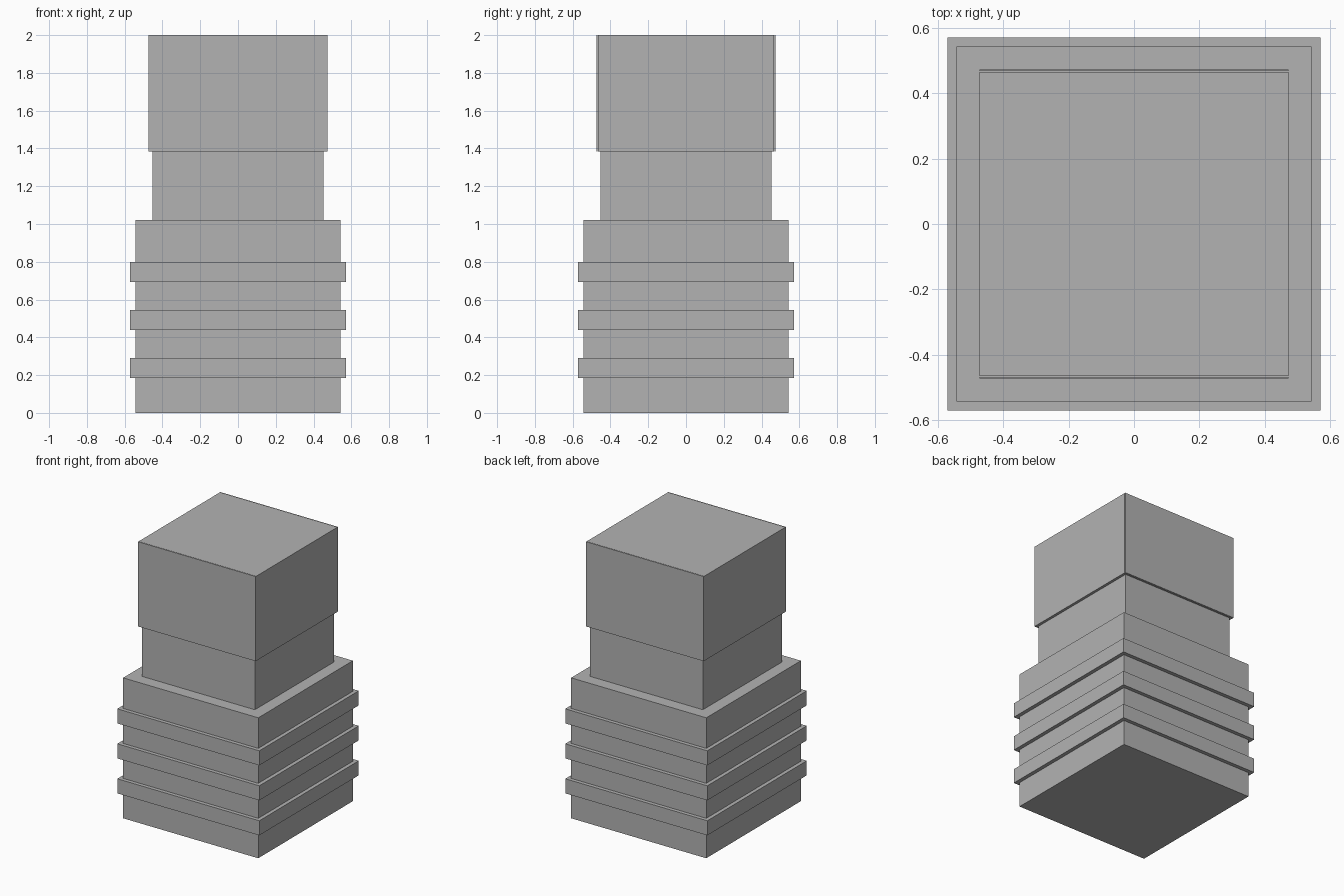
import bpy

if "Cube" in bpy.data.objects:
    bpy.data.objects.remove(bpy.data.objects["Cube"])

# single flat grey
grey = bpy.data.materials.new("plain grey")
grey.diffuse_color = (0.45, 0.45, 0.45, 1.0)
grey.use_nodes = True
grey.node_tree.nodes["Principled BSDF"].inputs["Base Color"].default_value = grey.diffuse_color


def block(name, half_x, half_y, z0, z1, y=0.0):
    """Box given by half widths and its bottom and top height."""
    bpy.ops.mesh.primitive_cube_add(size=1, location=(0, y, (z0 + z1) / 2))
    ob = bpy.context.object
    ob.name = name
    ob.scale = (half_x * 2, half_y * 2, z1 - z0)
    bpy.ops.object.transform_apply(location=False, rotation=False, scale=True)
    ob.data.materials.append(grey)
    return ob


# base, neck and head
block("base", 0.543, 0.543, 0.0, 1.02)
block("neck", 0.453, 0.453, 1.02, 1.385)
block("head", 0.4725, 0.466, 1.385, 2.0)

# thin cover plates on the front and back of the head
for name, side in (("front_plate", -1), ("back_plate", 1)):
    block(name, 0.4725, 0.002, 1.385, 2.0, side * 0.4705)

# three raised bands round the base
for i in range(3):
    z = 0.184 + i * 0.254
    block(f"band_{i + 1}", 0.5705, 0.5705, z, z + 0.106)
